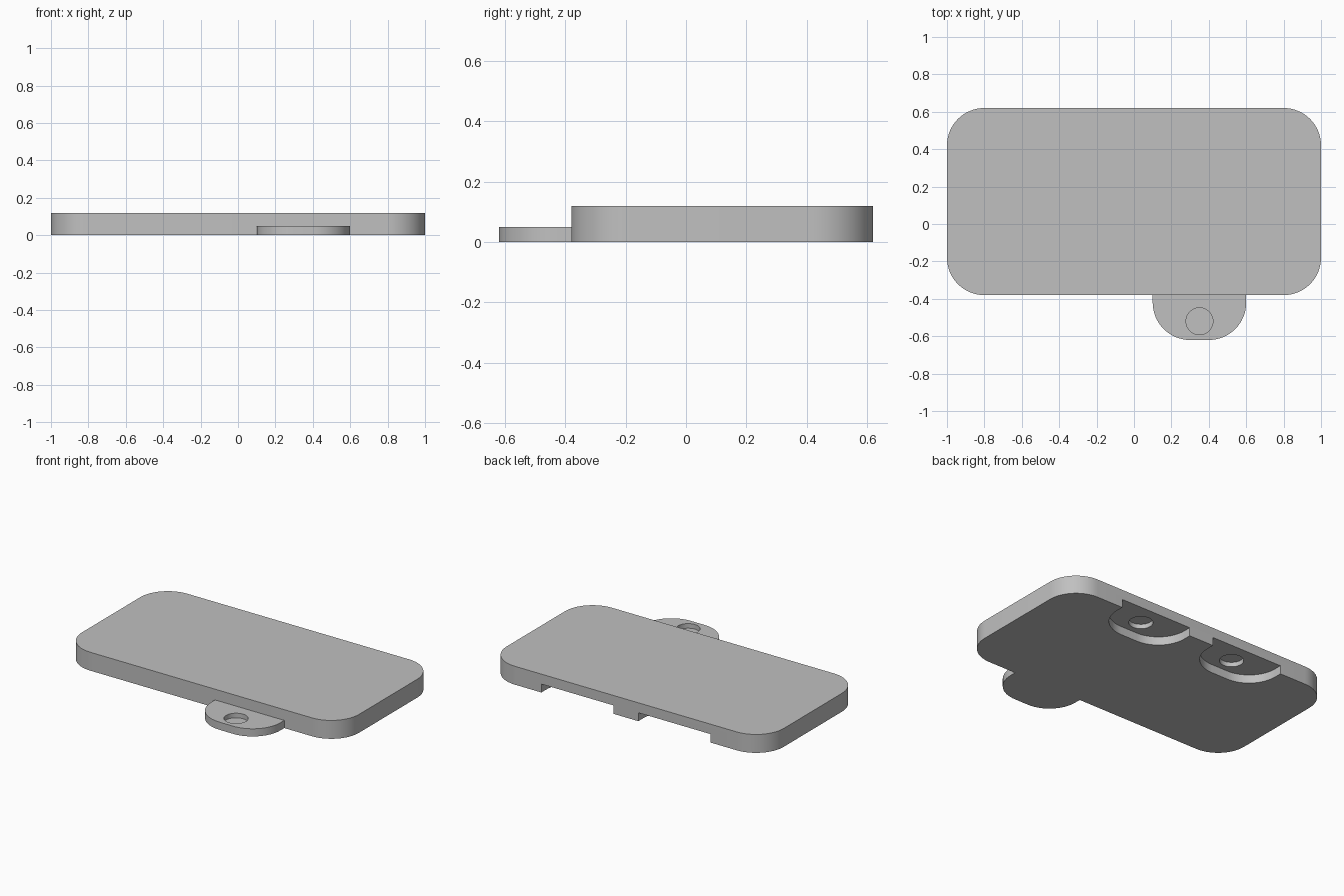
import bpy, bmesh
from math import cos, sin, pi

cube = bpy.data.objects.get("Cube")
if cube:
    bpy.data.objects.remove(cube, do_unlink=True)

grey = bpy.data.materials.new("plain grey")
grey.use_nodes = True
colour = (0.53, 0.53, 0.53, 1)
grey.diffuse_color = colour
grey.node_tree.nodes["Principled BSDF"].inputs["Base Color"].default_value = colour


def rounded_outline(x0, x1, y0, y1, radius, round_back=True, steps=16):
    """Counter-clockwise rectangle; the back corners may stay square."""
    points = []
    corners = [(x0, y0, 1, 1, True), (x1, y0, -1, 1, True),
               (x1, y1, -1, -1, round_back), (x0, y1, 1, -1, round_back)]
    for i, (x, y, sx, sy, rounded) in enumerate(corners):
        if not rounded:
            points.append((x, y))
            continue
        for k in range(steps + 1):
            a = pi + (i + k / steps) * pi / 2
            points.append((x + sx * radius + radius * cos(a),
                           y + sy * radius + radius * sin(a)))
    return points


def circle_outline(x, y, radius, steps=48):
    return [(x + radius * cos(2 * pi * k / steps), y + radius * sin(2 * pi * k / steps))
            for k in range(steps)]


def prism(name, outline, z0, z1):
    bm = bmesh.new()
    base = bm.faces.new([bm.verts.new((x, y, z0)) for x, y in outline])
    top = bmesh.ops.extrude_face_region(bm, geom=[base])["geom"]
    bmesh.ops.translate(bm, vec=(0, 0, z1 - z0),
                        verts=[v for v in top if isinstance(v, bmesh.types.BMVert)])
    bmesh.ops.recalc_face_normals(bm, faces=bm.faces)
    mesh = bpy.data.meshes.new(name)
    bm.to_mesh(mesh)
    bm.free()
    mesh.materials.append(grey)
    obj = bpy.data.objects.new(name, mesh)
    bpy.context.collection.objects.link(obj)
    return obj


def cut(obj, cutter):
    cutter.hide_render = True
    mod = obj.modifiers.new("cut", 'BOOLEAN')
    mod.operation = 'DIFFERENCE'
    mod.solver = 'EXACT'
    mod.object = cutter
    bpy.context.view_layer.objects.active = obj
    bpy.ops.object.modifier_apply(modifier=mod.name)
    bpy.data.objects.remove(cutter, do_unlink=True)


TAB_X, TAB_Y, HOLE_R, HOLE_DEPTH = 0.35, -0.52, 0.072, 0.03
TAB_TOP, SLOT_TOP = 0.05, 0.055

# Main plate with two underside sockets open at the back
plate = prism("plate", rounded_outline(-1, 1, -0.38, 0.62, 0.2), 0, 0.12)
for x in (-TAB_X, TAB_X):
    cut(plate, prism("socket_cutter",
                     rounded_outline(x - 0.26, x + 0.26, 0.37, 0.7, 0.2, False),
                     -0.05, SLOT_TOP))
    # Blind round recess in each socket ceiling
    cut(plate, prism("recess_cutter", circle_outline(x, TAB_Y + 1, HOLE_R),
                     SLOT_TOP - 0.02, SLOT_TOP + HOLE_DEPTH))

# Front tab with a blind round recess
tab = prism("front_tab",
            rounded_outline(TAB_X - 0.25, TAB_X + 0.25, -0.62, -0.38, 0.2, False), 0, TAB_TOP)
cut(tab, prism("tab_recess_cutter", circle_outline(TAB_X, TAB_Y, HOLE_R),
               TAB_TOP - HOLE_DEPTH, TAB_TOP + 0.05))

# Smooth curved walls, keep crisp rims
for obj in (plate, tab):
    bpy.ops.object.select_all(action='DESELECT')
    obj.select_set(True)
    bpy.context.view_layer.objects.active = obj
    bpy.ops.object.shade_smooth_by_angle(angle=pi / 6)
